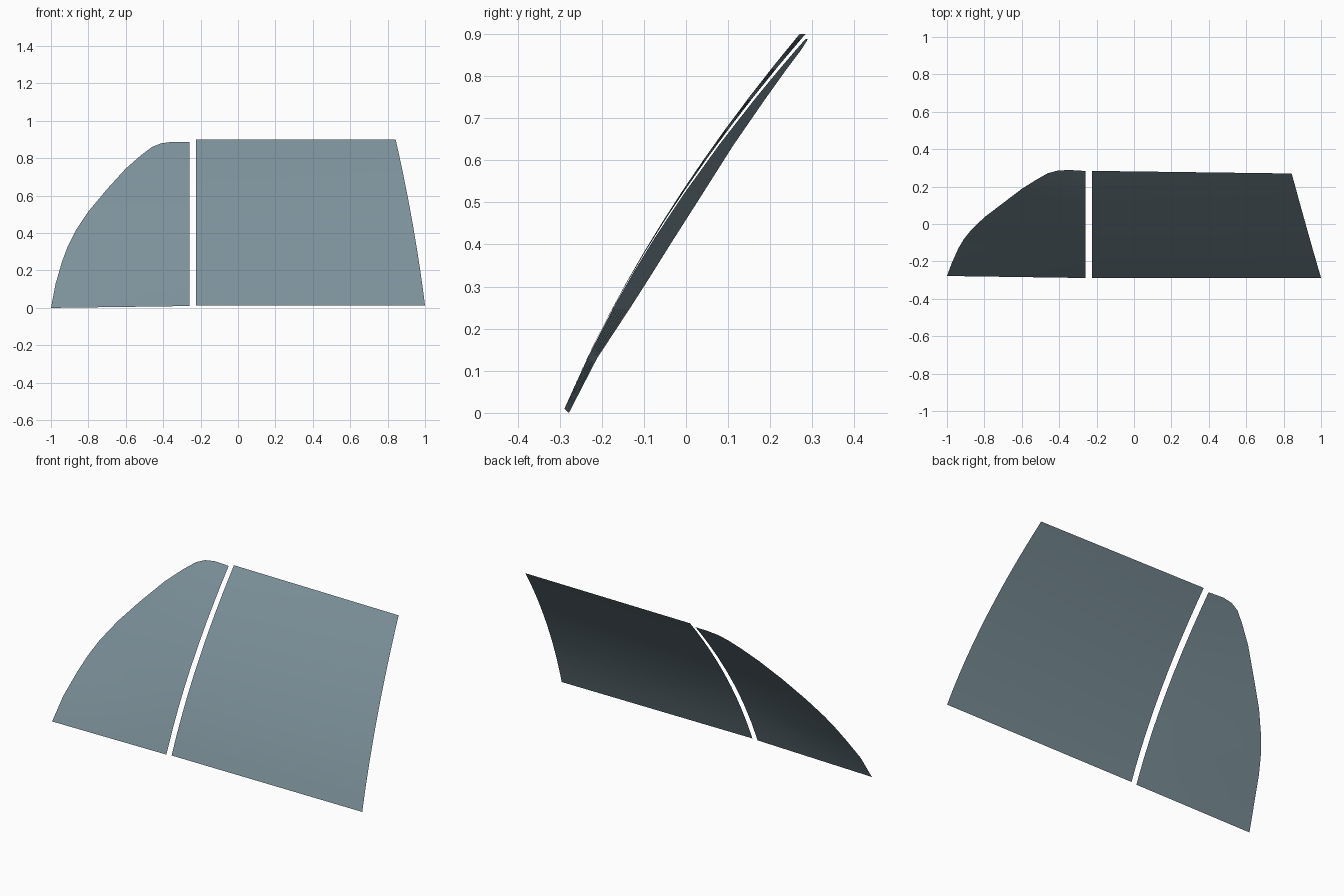
import bpy, bmesh

if "Cube" in bpy.data.objects:
    bpy.data.objects.remove(bpy.data.objects["Cube"])

# Tinted glass
glass = bpy.data.materials.new("tinted_glass")
glass.diffuse_color = (0.20, 0.28, 0.32, 1)
glass.use_nodes = True
glass.node_tree.nodes["Principled BSDF"].inputs["Base Color"].default_value = glass.diffuse_color


def lean(z):
    """Depth of the outward-bowed, leaning glass at height z."""
    return -0.293 + 0.418 * z + 0.2306 * z * z


def loft(name, rows, columns):
    """Sheet from rows of (left point, right point)."""
    bm = bmesh.new()
    grid = []
    for left, right in rows:
        grid.append([bm.verts.new([a + (b - a) * i / columns for a, b in zip(left, right)])
                     for i in range(columns + 1)])
    for low, high in zip(grid, grid[1:]):
        for i in range(columns):
            bm.faces.new((low[i], low[i + 1], high[i + 1], high[i]))
    mesh = bpy.data.meshes.new(name)
    bm.to_mesh(mesh)
    bm.free()
    mesh.materials.append(glass)
    mesh.shade_smooth()
    obj = bpy.data.objects.new(name, mesh)
    bpy.context.collection.objects.link(obj)
    return obj


# Main pane: straight inner edge, slightly bowed tapering outer edge
rows = []
for k in range(13):
    t = k / 12
    z = 0.013 + 0.887 * t
    x_outer = 1.0 - 0.157 * t + 0.045 * t * (1 - t)
    rows.append(((-0.225, lean(z) + 0.014 * t * t, z), (x_outer, lean(z), z)))
loft("main_window_pane", rows, 8)

# Quarter pane: curved outer edge given as (x, y, z)
outline = [(-1.0, -0.278, 0.0), (-0.975, -0.211, 0.13), (-0.94, -0.132, 0.25),
           (-0.91, -0.081, 0.33), (-0.87, -0.031, 0.41), (-0.80, 0.036, 0.515),
           (-0.70, 0.112, 0.635), (-0.60, 0.188, 0.745), (-0.52, 0.238, 0.815),
           (-0.46, 0.272, 0.86), (-0.41, 0.285, 0.88), (-0.35, 0.289, 0.888)]
rows = []
for x, y, z in outline:
    zi = 0.01 + z * 0.988
    rows.append(((x, y, z), (-0.258, lean(zi) + 0.024 * (zi / 0.89) ** 2, zi)))
loft("quarter_window_pane", rows, 6)
